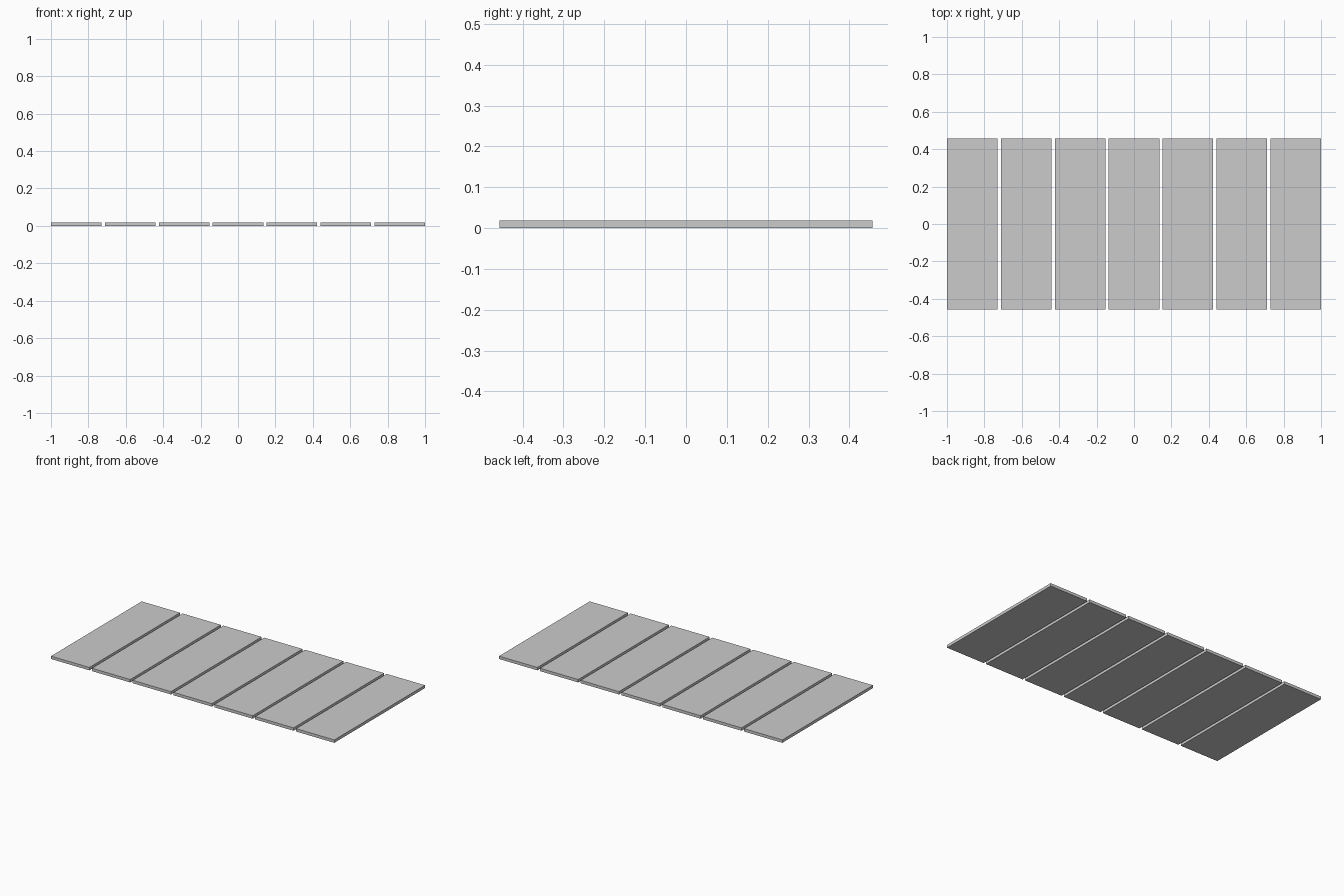
import bpy

if "Cube" in bpy.data.objects:
    bpy.data.objects.remove(bpy.data.objects["Cube"])

COLS, ROWS = 7, 12
LENGTH, DEPTH, THICK, GAP = 2.0, 0.914, 0.0185, 0.018
PLANK_W = (LENGTH - GAP * (COLS - 1)) / COLS
BLOCK_D = DEPTH / ROWS


def plank(name, x):
    """One plank: a row of identical flat blocks butted together along y."""
    bpy.ops.mesh.primitive_cube_add(
        size=1, location=(x, -DEPTH / 2 + BLOCK_D / 2, THICK / 2))
    ob = bpy.context.object
    ob.name = name
    ob.scale = (PLANK_W, BLOCK_D, THICK)
    bpy.ops.object.transform_apply(location=False, rotation=False, scale=True)
    rows = ob.modifiers.new("block_rows", 'ARRAY')
    rows.count = ROWS
    rows.use_relative_offset = False
    rows.use_constant_offset = True
    rows.constant_offset_displace = (0, BLOCK_D, 0)
    return ob


# Seven planks side by side with narrow gaps
for i in range(COLS):
    plank(f"floor_plank_{i + 1}", -LENGTH / 2 + PLANK_W / 2 + i * (PLANK_W + GAP))
